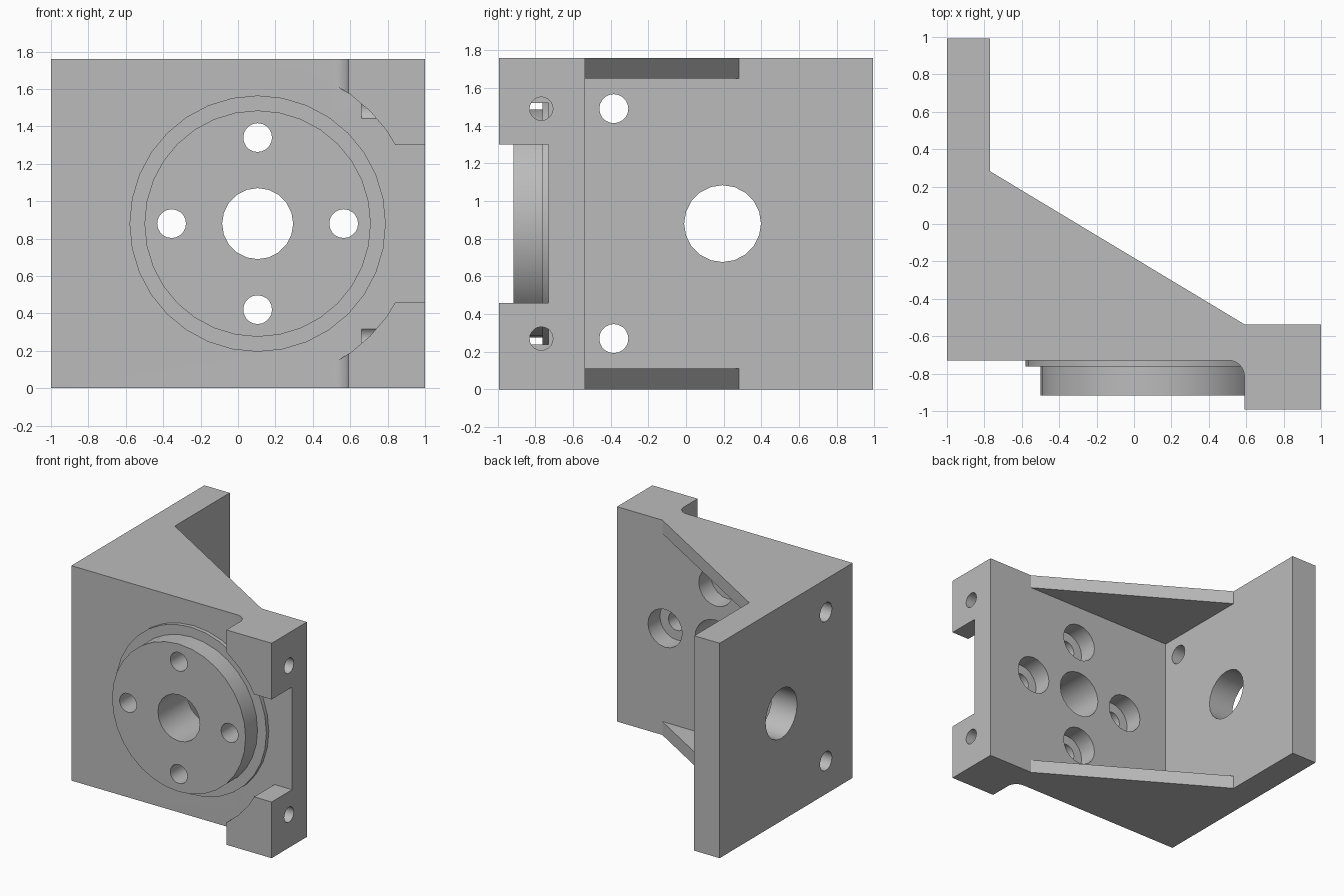
import bpy, bmesh, math
from mathutils import Matrix, Vector

if "Cube" in bpy.data.objects:
    bpy.data.objects.remove(bpy.data.objects["Cube"])

H = 1.76                       # overall height
MID = H / 2
FACE, BACK = -0.729, -0.536    # front plate faces
BX = 0.105                     # boss axis x

grey = bpy.data.materials.new("plain grey")
grey.use_nodes = True
colour = (0.5, 0.5, 0.5, 1)
grey.diffuse_color = colour
grey.node_tree.nodes["Principled BSDF"].inputs["Base Color"].default_value = colour


def make(name, bm):
    bmesh.ops.recalc_face_normals(bm, faces=bm.faces)
    mesh = bpy.data.meshes.new(name)
    bm.to_mesh(mesh)
    bm.free()
    mesh.materials.append(grey)
    ob = bpy.data.objects.new(name, mesh)
    bpy.context.collection.objects.link(ob)
    return ob


def prism(name, outline, z0, z1):
    bm = bmesh.new()
    face = bm.faces.new([bm.verts.new((x, y, z0)) for x, y in outline])
    ext = bmesh.ops.extrude_face_region(bm, geom=[face])
    top = [v for v in ext["geom"] if isinstance(v, bmesh.types.BMVert)]
    bmesh.ops.translate(bm, verts=top, vec=(0, 0, z1 - z0))
    return make(name, bm)


def rod(name, axis, start, end, a, b, radius, sides=20):
    """Cylinder along x or y; a is the other horizontal coordinate, b is z."""
    mid = (start + end) / 2
    if axis == "x":
        place, rot = Vector((mid, a, b)), Matrix.Rotation(math.pi / 2, 4, "Y")
    else:
        place, rot = Vector((a, mid, b)), Matrix.Rotation(math.pi / 2, 4, "X")
    bm = bmesh.new()
    bmesh.ops.create_cone(bm, cap_ends=True, segments=sides, radius1=radius,
                          radius2=radius, depth=abs(end - start),
                          matrix=Matrix.Translation(place) @ rot)
    return make(name, bm)


def combine(body, tool, operation="DIFFERENCE"):
    tool.hide_render = True
    bpy.context.view_layer.objects.active = body
    mod = body.modifiers.new("shape", "BOOLEAN")
    mod.operation, mod.solver, mod.object = operation, "EXACT", tool
    bpy.ops.object.modifier_apply(modifier=mod.name)
    bpy.data.objects.remove(tool)


# Whole bracket outline, with a fillet where the clamp lugs meet the plate
R = 0.085
fillet = []
for i in range(9):
    t = math.pi / 2 * i / 8
    fillet.append((0.59 - R + R * math.cos(t), FACE - R + R * math.sin(t)))
outline = [(-1, 0.993), (-0.77, 0.993), (-0.77, 0.282), (0.59, BACK), (1, BACK),
           (1, -0.993), (0.59, -0.993)] + fillet + [(-1, FACE)]
bracket = prism("angle_bracket", outline, 0, H)

# Hollow between the two gussets
combine(bracket, prism("gusset_gap", [(-0.77, BACK), (0.59, BACK), (0.7, -0.4),
                                      (-0.6, 0.5), (-0.77, 0.282)], 0.11, H - 0.11))

# Gap between the lugs and round clearance about the boss
combine(bracket, prism("lug_gap", [(0.4, -1.2), (1.2, -1.2), (1.2, FACE), (0.4, FACE)],
                       0.46, H - 0.46))
combine(bracket, rod("boss_clearance", "y", -1.2, FACE, BX, MID, 0.85, 40))

# Stepped round boss
combine(bracket, rod("boss_flange", "y", -0.761, -0.68, BX, MID, 0.685, 32), "UNION")
combine(bracket, rod("boss", "y", -0.916, -0.66, BX, MID, 0.605, 32), "UNION")

# Boss bore and four counterbored screw holes
combine(bracket, rod("bore", "y", -1.1, -0.3, BX, MID, 0.19))
for i in range(4):
    x = BX + 0.46 * round(math.cos(i * math.pi / 2))
    z = MID + 0.46 * round(math.sin(i * math.pi / 2))
    combine(bracket, rod("screw_hole", "y", -1.1, -0.3, x, z, 0.077))
    combine(bracket, rod("counterbore", "y", -0.69, -0.3, x, z, 0.155))

# Side plate bore, side plate holes and blind lug holes
combine(bracket, rod("side_bore", "x", -1.2, -0.6, 0.194, MID, 0.204))
for z in (0.27, H - 0.27):
    combine(bracket, rod("side_hole", "x", -1.2, -0.6, -0.383, z, 0.077))
    combine(bracket, rod("lug_hole", "x", 0.66, 1.2, -0.768, z, 0.062))

bpy.ops.object.select_all(action="DESELECT")
bracket.select_set(True)
bpy.context.view_layer.objects.active = bracket
bpy.ops.object.shade_smooth_by_angle(angle=math.radians(30))
